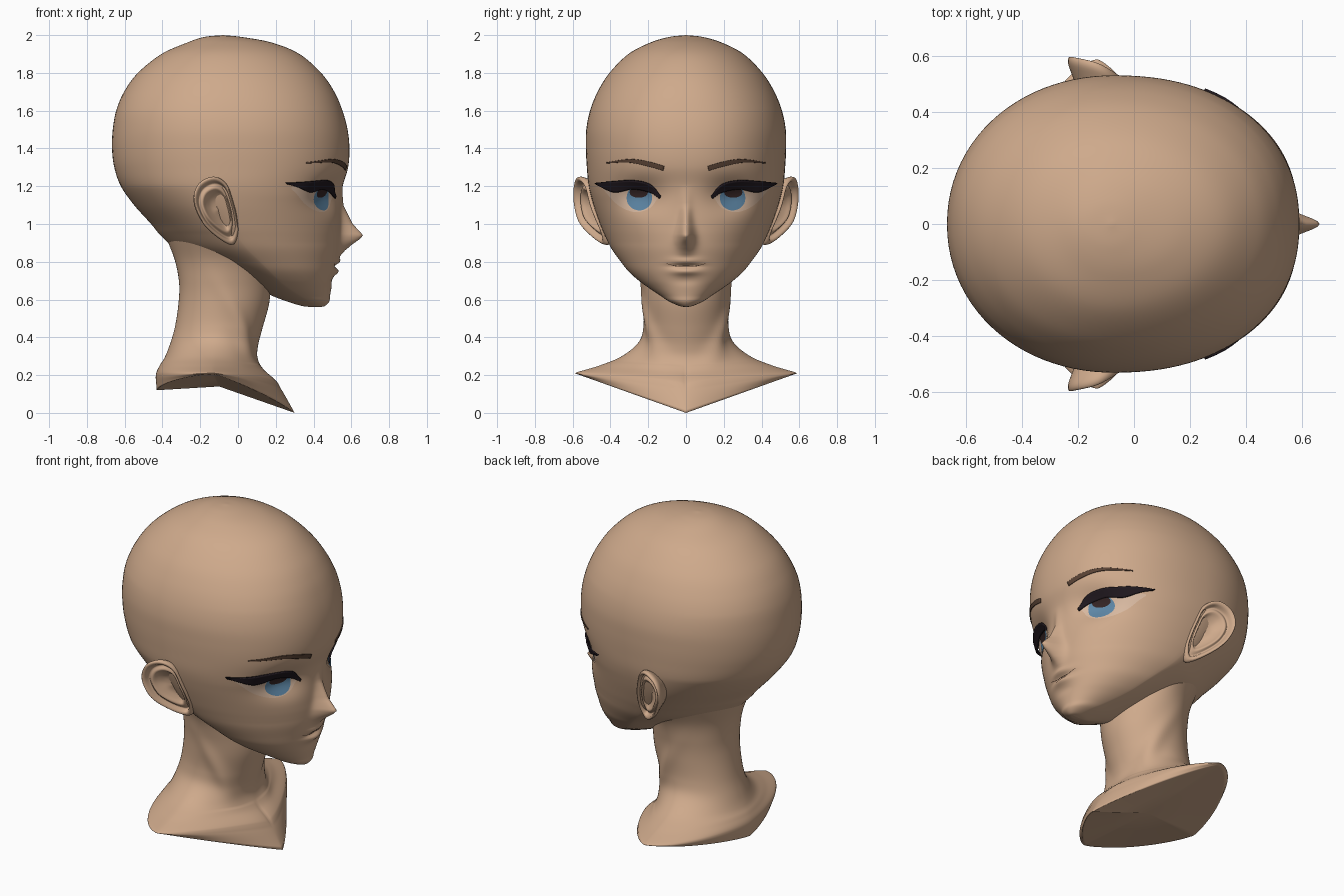
import bpy, bmesh, math
from mathutils import Vector
from mathutils.bvhtree import BVHTree

if "Cube" in bpy.data.objects:
    bpy.data.objects.remove(bpy.data.objects["Cube"])


def material(name, rgb):
    m = bpy.data.materials.new(name)
    m.diffuse_color = (*rgb, 1)
    m.use_nodes = True
    m.node_tree.nodes["Principled BSDF"].inputs["Base Color"].default_value = m.diffuse_color
    return m


SKIN = material("skin_tan", (0.62, 0.40, 0.26))
SCLERA = material("eye_white", (0.68, 0.48, 0.35))
IRIS = material("iris_blue", (0.11, 0.24, 0.38))
PUPIL = material("pupil_brown", (0.035, 0.018, 0.018))
LASH = material("lash_black", (0.014, 0.009, 0.013))
BROW = material("brow_brown", (0.10, 0.055, 0.035))


def curve(keys, sub, closed=False):
    """Smooth curve through tuples of any length."""
    n = len(keys)
    ks = [Vector(k) for k in keys]

    def at(i):
        if closed:
            return ks[i % n]
        if i < 0:
            return ks[0] * 2 - ks[1]
        return ks[i] if i < n else ks[-1] * 2 - ks[-2]
    out = []
    for i in range(n if closed else n - 1):
        a, b, c, d = at(i - 1), at(i), at(i + 1), at(i + 2)
        for j in range(sub):
            t = j / sub
            out.append(b + (c - a) * (t / 2) + (a * 2 - b * 5 + c * 4 - d) * (t * t / 2)
                       + (b * 3 - a - c * 3 + d) * (t ** 3 / 2))
    return out if closed else out + [ks[-1]]


def grid(name, rows, mat, wrap=True):
    """Mesh from rows of points, welded where rows collapse."""
    bm = bmesh.new()
    vs = [[bm.verts.new(p) for p in r] for r in rows]
    n = len(rows[0])
    for a, b in zip(vs, vs[1:]):
        for j in range(n if wrap else n - 1):
            k = (j + 1) % n
            bm.faces.new((a[j], a[k], b[k], b[j]))
    bmesh.ops.remove_doubles(bm, verts=bm.verts, dist=1e-5)
    bmesh.ops.recalc_face_normals(bm, faces=bm.faces)
    for f in bm.faces:
        f.smooth = True
    me = bpy.data.meshes.new(name)
    bm.to_mesh(me)
    ob = bpy.data.objects.new(name, me)
    bpy.context.collection.objects.link(ob)
    me.materials.append(mat)
    tree = BVHTree.FromBMesh(bm)
    bm.free()
    return ob, tree


def power(v, e):
    return math.copysign(abs(v) ** e, v)


def section(th, xf, xb, xm, w, nf, nb):
    c, s = math.cos(th), math.sin(th)
    a, n = (xf - xm, nf) if c > 0 else (xm - xb, nb)
    return xm + a * power(c, 2 / n), w * power(s, 2 / n)


def bump(v, centre, width):
    return math.exp(-((v - centre) / width) ** 2)


def ramp(v, pts):
    for (a, p), (b, q) in zip(pts, pts[1:]):
        if a <= v <= b:
            return p + (q - p) * (v - a) / (b - a)
    return 0


# Head: sections (z, front x, back x, widest x, half width), roundness ramps by height
head_keys = [
    (.560, .43, .40, .415, 0), (.566, .46, .34, .41, .035), (.59, .483, .26, .38, .09),
    (.62, .487, .18, .33, .135), (.66, .495, .10, .27, .195), (.70, .505, .03, .22, .25),
    (.75, .515, -.06, .17, .305), (.80, .525, -.18, .12, .345), (.87, .54, -.33, .05, .395),
    (.94, .545, -.41, 0, .43), (1.0, .545, -.46, -.03, .455), (1.1, .545, -.55, -.06, .49),
    (1.2, .555, -.62, -.07, .515), (1.3, .583, -.655, -.07, .525), (1.4, .59, -.667, -.07, .53),
    (1.5, .58, -.663, -.07, .528), (1.6, .553, -.645, -.07, .508), (1.7, .51, -.603, -.07, .468),
    (1.8, .44, -.53, -.07, .405), (1.9, .325, -.405, -.07, .305), (1.96, .18, -.27, -.07, .19),
    (1.99, .02, -.18, -.08, .09), (2.0, -.08, -.08, -.08, 0)]
ROUND_FRONT = [(.5, 2), (.9, 2), (1.15, 2.2), (1.6, 2.2), (1.9, 2), (2.1, 2)]
ROUND_BACK = [(.5, 1.6), (.8, 1.45), (.95, 1.55), (1.2, 2.0), (1.6, 2.1), (1.9, 2), (2.1, 2)]
NOSE = [(.82, 0), (.86, .028), (.89, .06), (.92, .10), (.94, .117), (.96, .1), (1.0, .062), (1.1, .014), (1.2, 0)]


def face_point(u, k):
    z = k[0]
    th = u - 0.6 * math.sin(u)                     # denser columns on the face
    x, y = section(th, k[1], k[2], k[3], max(k[4], 0), ramp(z, ROUND_FRONT), ramp(z, ROUND_BACK))
    if math.cos(th) > 0:
        x += ramp(z, NOSE) * bump(y, 0, .028 + .1 * min(.15, max(0, 1.05 - z)))   # nose
        x -= .058 * bump(abs(y), .24, .12) * bump(z, 1.15, .085)            # eye sockets
        lips = .016 * bump(z, .805, .018) - .012 * bump(z, .777, .01)
        lips += .018 * bump(z, .748, .018) - .008 * bump(z, .70, .025)
        x += lips * bump(y, 0, .075)
    return x, y, z


COLS = 144
head, tree = grid("head", [[face_point(2 * math.pi * (j / COLS), k) for j in range(COLS)]
                           for k in curve(head_keys, 7)], SKIN)

# Neck and shoulders: (front, back, widest x, half width, front and back roundness, z front, side, back)
neck_keys = [
    (.10, -.385, -.06, .34, 2, 1.7, .94, .94, .94), (.15, -.335, -.06, .27, 2, 1.85, .81, .81, .81),
    (.17, -.312, -.07, .24, 2, 2, .69, .69, .69),
    (.165, -.315, -.08, .228, 2, 2, .58, .58, .58), (.13, -.335, -.10, .225, 2, 2, .45, .46, .45),
    (.105, -.365, -.12, .25, 1.9, 1.9, .35, .375, .35), (.105, -.39, -.13, .34, 1.7, 1.75, .285, .30, .29),
    (.14, -.415, -.13, .46, 1.5, 1.7, .22, .25, .25), (.215, -.435, -.13, .58, 1.35, 1.65, .145, .214, .20),
    (.30, -.43, -.13, .575, 1.15, 1.6, 0, .205, .12)]


def neck_point(th, k):
    x, y = section(th, *k[:6])
    f = min(1, abs(y) / k[3])
    z0 = k[6] if math.cos(th) > 0 else k[8]
    if k[6] > .14 and k[6] < .25:
        f **= .6                                   # collar bones
    z = z0 + (k[7] - z0) * f
    a = abs((th + math.pi) % (2 * math.pi) - math.pi)
    ridge = .018 * bump(a, .25 + 1.5 * max(0, z - .2) / .5, .2) * bump(z, .42, .2)   # neck muscle
    return x + ridge * math.cos(th), y + ridge * math.sin(th), z


neck_rows = [[neck_point(2 * math.pi * j / 96, k) for j in range(96)] for k in curve(neck_keys, 8)]
rim, hub = neck_rows[-1], Vector((-.1, 0, .14))
neck_rows += [[Vector(p).lerp(hub, t) for p in rim] for t in (.03, .5, 1)]     # underside
grid("neck_and_shoulders", neck_rows, SKIN)

# Ears: outline (x, y, z) swept through rings (scale, y offset)
ear_line = curve([(-.02, .50, 1.10), (-.06, .53, 1.21), (-.13, .57, 1.25), (-.21, .59, 1.21),
                  (-.235, .592, 1.12), (-.19, .565, 1.01), (-.11, .495, .93), (-.03, .43, .89),
                  (.0, .44, .95), (-.003, .47, 1.02)], 5, True)
ear_rings = curve([(.65, -.13), (.88, -.06), (1.0, -.02), (.97, .004), (.87, 0), (.79, -.028),
                   (.64, -.014), (.5, -.035), (.3, -.055), (0, -.06)], 4)
ear_mid = Vector((-.10, .535, 1.08))
for side, label in ((1, "left"), (-1, "right")):
    rows = []
    for s, dy in ear_rings:
        ring = [ear_mid.lerp(p, s) + Vector((0, dy, 0)) for p in ear_line]
        rows.append([(p.x, p.y * side, p.z) for p in ring])
    grid("ear_" + label, rows, SKIN)


def plate(name, mat, upper, lower, off, wing=0, thick=0):
    """Thin plate between two (y, z) curves, laid on the face and mirrored."""
    ups, lows = curve(upper, 6), curve(lower, 6)
    for side, label in ((1, "left"), (-1, "right")):
        rows = []
        for r in range(7):
            row = []
            for a, b in zip(ups, lows):
                y, z = a.lerp(b, r / 6)
                hit = tree.ray_cast(Vector((2, y, z)), Vector((-1, 0, 0)))[0]
                x = (hit.x if hit else .24) + off + wing * max(0, (y - .36) / .1)
                row.append((x, y * side, z))
            rows.append(row)
        ob, _ = grid(name + "_" + label, rows, mat, False)
        if thick:
            mod = ob.modifiers.new("thickness", 'SOLIDIFY')
            mod.thickness, mod.offset = thick, 0


def oval(cy, cz, ry, rz, sign):
    return [(cy - ry * math.cos(math.pi * i / 8), cz + sign * rz * math.sin(math.pi * i / 8)) for i in range(9)]


# Eyes
plate("eye_white", SCLERA,
      [(.145, 1.15), (.20, 1.195), (.29, 1.205), (.38, 1.20), (.44, 1.195)],
      [(.145, 1.145), (.19, 1.085), (.27, 1.063), (.36, 1.10), (.44, 1.185)], .003)
plate("iris", IRIS, oval(.247, 1.138, .068, .066, 1), oval(.247, 1.138, .068, .066, -1), .006)
plate("pupil", PUPIL, oval(.25, 1.17, .048, .03, 1), oval(.25, 1.165, .048, .026, -1), .009)
plate("upper_lash", LASH,
      [(.135, 1.148), (.19, 1.208), (.28, 1.23), (.38, 1.226), (.48, 1.218)],
      [(.14, 1.135), (.19, 1.168), (.28, 1.185), (.38, 1.168), (.475, 1.21)], .013, .035, .009)

# Eyebrows
plate("eyebrow", BROW,
      [(.115, 1.306), (.20, 1.330), (.30, 1.344), (.42, 1.327)],
      [(.12, 1.283), (.20, 1.305), (.30, 1.325), (.42, 1.321)], .003, 0, .005)

# Mouth line, each half from the centre outwards
plate("mouth_line", BROW, [(0, .780), (.05, .779), (.105, .792)],
      [(0, .775), (.05, .775), (.105, .790)], .003)
